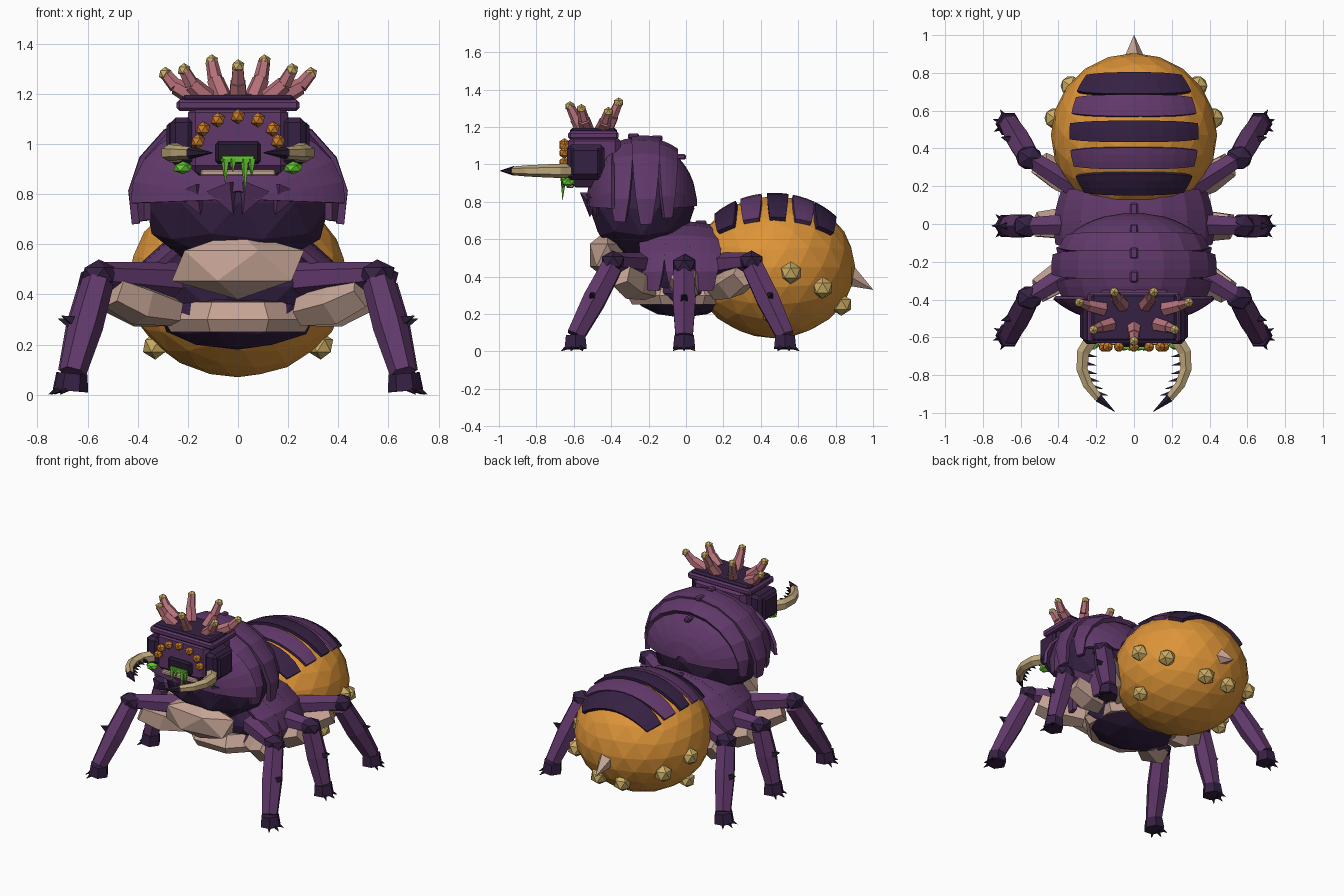
import bpy, bmesh, math
from mathutils import Vector, Matrix

cube = bpy.data.objects.get("Cube")
if cube:
    bpy.data.objects.remove(cube, do_unlink=True)


def material(name, *rgb):
    m = bpy.data.materials.new(name)
    m.use_nodes = True
    m.diffuse_color = (*rgb, 1)
    m.node_tree.nodes["Principled BSDF"].inputs["Base Color"].default_value = (*rgb, 1)
    return m


PURPLE = material("purple shell", .118, .04, .145)
DARK = material("dark plum", .036, .015, .056)
ORANGE = material("abdomen orange", .73, .30, .04)
BONE = material("pinkish bone", .56, .37, .30)
GOLD = material("wart gold", .60, .42, .13)
PINK = material("tentacle pink", .46, .16, .19)
GREEN = material("venom green", .13, .58, .03)
EYE = material("eye amber", .60, .20, .02)
IVORY = material("fang ivory", .52, .39, .20)
CLAW = material("claw black", .02, .011, .028)


def finish(name, bm, mat):
    bmesh.ops.recalc_face_normals(bm, faces=bm.faces)
    mesh = bpy.data.meshes.new(name)
    bm.to_mesh(mesh)
    bm.free()
    mesh.materials.append(mat)
    ob = bpy.data.objects.new(name, mesh)
    bpy.context.collection.objects.link(ob)
    return ob


def ball(name, loc, radii, mat, sub=1):
    bm = bmesh.new()
    bmesh.ops.create_icosphere(bm, subdivisions=sub, radius=1)
    bmesh.ops.transform(bm, matrix=Matrix.LocRotScale(Vector(loc), None, Vector(radii)), verts=bm.verts)
    return finish(name, bm, mat)


def box(name, loc, size, mat, bevel=.012):
    bm = bmesh.new()
    bmesh.ops.create_cube(bm, size=1)
    bmesh.ops.transform(bm, matrix=Matrix.LocRotScale(Vector(loc), None, Vector(size)), verts=bm.verts)
    bmesh.ops.bevel(bm, geom=bm.edges[:], offset=bevel, segments=1, affect='EDGES')
    return finish(name, bm, mat)


def tube(name, points, radii, mat, sides=6):
    """Faceted tube through points, with one radius per point."""
    pts = [Vector(p) for p in points]
    bm = bmesh.new()
    rings = []
    for i, (p, r) in enumerate(zip(pts, radii)):
        way = pts[min(i + 1, len(pts) - 1)] - pts[max(i - 1, 0)]
        q = way.to_track_quat('Z', 'Y')
        ring = []
        for k in range(sides):
            a = math.tau * (k + .5) / sides
            ring.append(bm.verts.new(p + q @ Vector((r * math.cos(a), r * math.sin(a), 0))))
        rings.append(ring)
    for lo, hi in zip(rings, rings[1:]):
        for k in range(sides):
            n = (k + 1) % sides
            bm.faces.new((lo[k], lo[n], hi[n], hi[k]))
    bm.faces.new(rings[0])
    bm.faces.new(rings[-1])
    return finish(name, bm, mat)


def spike(name, base, tip, r, mat, sides=5):
    return tube(name, (base, tip), (r, .001), mat, sides)


def band(name, centre, radii, y0, y1, degrees, mat, thick=.025, taper=.2, steps=10, rows=3):
    """Armour strip arched over the top of an ellipsoid between two y values."""
    c, (rx, ry, rz) = Vector(centre), radii
    bm = bmesh.new()
    grid = []
    for i in range(steps + 1):
        t = 2 * i / steps - 1
        a = math.radians(degrees) * t
        half = (y1 - y0) / 2 * (1 - taper * abs(t) ** 3)
        line = []
        for j in range(rows + 1):
            y = (y0 + y1) / 2 + half * (2 * j / rows - 1)
            s = math.sqrt(max(.002, 1 - ((y - c.y) / ry) ** 2))
            line.append(bm.verts.new((rx * s * math.sin(a), y, c.z + rz * s * math.cos(a))))
        grid.append(line)
    for u, v in zip(grid, grid[1:]):
        for j in range(rows):
            bm.faces.new((u[j], u[j + 1], v[j + 1], v[j]))
    ob = finish(name, bm, mat)
    mod = ob.modifiers.new("thickness", 'SOLIDIFY')
    mod.thickness = thick
    mod.offset = 0
    return ob


# Abdomen with striped back plates, warts and stinger
belly = (0, .47, .45)
ball("abdomen", belly, (.44, .435, .38), ORANGE, 3)
for i, y in enumerate((.215, .35, .49, .625, .74)):
    band("abdomen_plate", belly, (.45, .445, .385), y - .056, y + .056,
         48 if i in (1, 2, 3) else 50, PURPLE if i % 2 else DARK, taper=.25)
for s in (-1, 1):
    for x, y, z, r in ((.42, .56, .42, .06), (.335, .73, .34, .06),
                       (.09, .83, .25, .06), (.33, .46, .195, .055)):
        ball("wart", (s * x, y, z), (r, r, r), GOLD)
spike("stinger", (0, .86, .41), (0, 1, .33), .065, BONE)

# Waist armour and underside
ball("waist", (0, .0, .43), (.36, .26, .22), DARK, 2)
for y0, y1 in ((-.25, -.10), (-.13, .04), (.01, .19)):
    band("waist_plate", (0, -.02, .40), (.41, .46, .28), y0, y1, 106, PURPLE, .03, .55)
ball("underside", (0, -.02, .31), (.32, .27, .13), DARK, 2)
tube("belly_rim", ((0, -.02, .25), (0, -.02, .30), (0, -.02, .37)), (.29, .32, .27), BONE, 8)

# Upright chest and its overlapping plates
chest = (0, -.235, .78)
ball("chest", (0, -.235, .765), (.385, .28, .275), DARK, 2)
ball("breast_plate", (0, -.42, .515), (.295, .11, .135), BONE)
band("collar_plate", chest, (.50, .29, .37), -.524, -.39, 93, PURPLE, .02, 0, 12, 7)
for s in (-1, 1):
    spike("collar_scallop", (s * .06, -.50, .83), (s * .02, -.515, .72), .075, PURPLE, 4)
    spike("collar_scallop", (s * .18, -.46, .82), (s * .15, -.48, .72), .08, PURPLE, 4)
for y0, y1, rx, ry, rz, deg in ((-.42, -.28, .405, .37, .35, 105), (-.29, -.14, .425, .38, .36, 106),
                                (-.15, -.05, .41, .33, .35, 102)):
    band("chest_plate", chest, (rx, ry, rz), y0, y1, deg, PURPLE, .03, .6)
band("rear_chest_plate", chest, (.42, .285, .33), -.08, .049, 93, PURPLE, .02, 0, 10, 7)
for y, z in ((.08, .685), (-.03, 1.04), (-.155, 1.14), (-.28, 1.15)):
    box("spine_stud", (0, y, z), (.04, .06, .03), PURPLE, .008)

# Head
box("head", (0, -.49, 1.02), (.40, .28, .27), PURPLE, .03)
box("jaw", (0, -.47, .90), (.34, .26, .05), DARK)
box("crown_rim", (0, -.495, 1.155), (.49, .27, .045), PURPLE)
box("crown_top", (0, -.495, 1.18), (.45, .25, .03), DARK)
box("mouth", (0, -.635, .965), (.18, .03, .09), CLAW)
box("lower_lip", (0, -.62, .885), (.30, .04, .025), BONE, .006)
for s in (-1, 1):
    box("cheek_panel", (s * .225, -.535, 1.01), (.09, .20, .19), DARK, .02)
    box("cheek_ridge", (s * .235, -.535, 1.01), (.10, .15, .15), DARK)
    ball("venom_blob", (s * .22, -.63, .905), (.042, .04, .026), GREEN)
for i in range(7):
    a = math.pi * i / 6
    ball("eye", (.16 * math.cos(a), -.65, 1.01 + .10 * math.sin(a)), (.03,) * 3, EYE)
box("venom_strip", (0, -.655, .94), (.13, .02, .03), GREEN, .004)
for x, z in ((-.05, .84), (-.02, .89), (.028, .81), (.055, .87)):
    spike("venom_drip", (x, -.655, .94), (x, -.66, z), .018, GREEN)

# Crown tentacles
for s, bx, by, tip in ((1, 0, -.55, (0, -.62, 1.31)),
                       *((s, *t) for s in (-1, 1) for t in (
                           (.16, -.45, (.29, -.415, 1.28)), (.06, -.43, (.105, -.36, 1.33)),
                           (.12, -.53, (.215, -.56, 1.295))))):
    a, c = Vector((s * bx, by, 1.18)), Vector((s * tip[0], tip[1], tip[2]))
    b = a.lerp(c, .55) + Vector((s * bx * .1, 0, -.005))
    tube("tentacle_base", (a, b), (.04, .034), PINK)
    tube("tentacle_end", (b, c), (.03, .024), PINK)
    ball("tentacle_tip", c, (.028,) * 3, GOLD)

# Curved fangs with inner teeth
arc = ((.22, -.60), (.27, -.68), (.275, -.77), (.245, -.85), (.19, -.92), (.10, -.995))
for s in (-1, 1):
    pts = [Vector((s * x, y, .965)) for x, y in arc]
    tube("fang", pts[:5], (.04, .038, .034, .03, .024), IVORY)
    spike("fang_tip", pts[4], pts[5], .026, CLAW, 6)
    for k in range(1, 4):
        for f in (.1, .6):
            p = pts[k].lerp(pts[k + 1], f)
            spike("fang_tooth", p, p + Vector((-s * .075, -.015, 0)), .02, CLAW, 4)

# Legs: hip y, knee x/y/z, foot x/y
for s in (-1, 1):
    for hy, kx, ky, kz, fx, fy in ((-.2, .555, -.39, .465, .66, -.59),
                                   (0, .57, -.01, .445, .665, -.01),
                                   (.16, .555, .35, .465, .66, .53)):
        knee, foot = Vector((s * kx, ky, kz)), Vector((s * fx, fy, .085))
        out = Vector((s, (fy - ky) * 1.5, 0)).normalized()
        hip = Vector((s * .25, hy, .46))
        tube("thigh", (hip, knee + Vector((0, 0, .015))), (.07, .05), PURPLE)
        low = Vector((0, 0, -.10))
        tube("thigh_underside", (hip + low * 1.3, hip.lerp(knee, .45) + low,
                                 hip.lerp(knee, .82) + low * .5), (.06, .088, .072), BONE, 5)
        ball("knee", knee + Vector((0, 0, .015)), (.078, .07, .06), DARK)
        tube("shin", (knee.lerp(foot, .04), knee.lerp(foot, .5), foot), (.064, .07, .054), PURPLE)
        tube("foot", (foot, foot + Vector((s * .006, 0, -.07))), (.06, .068), DARK)
        side = Vector((-out.y, out.x, 0))
        for w in (-1, 0, 1):
            way = (out + side * w * .9).normalized()
            base = foot + way * .04 + Vector((0, 0, -.055))
            spike("claw", base, base + way * .05 + Vector((0, 0, -.028)), .018, CLAW)
        base = knee.lerp(foot, .46) + out * .045
        spike("shin_spike", base, base + out * .06 + Vector((0, 0, .025)), .032, CLAW, 4)
